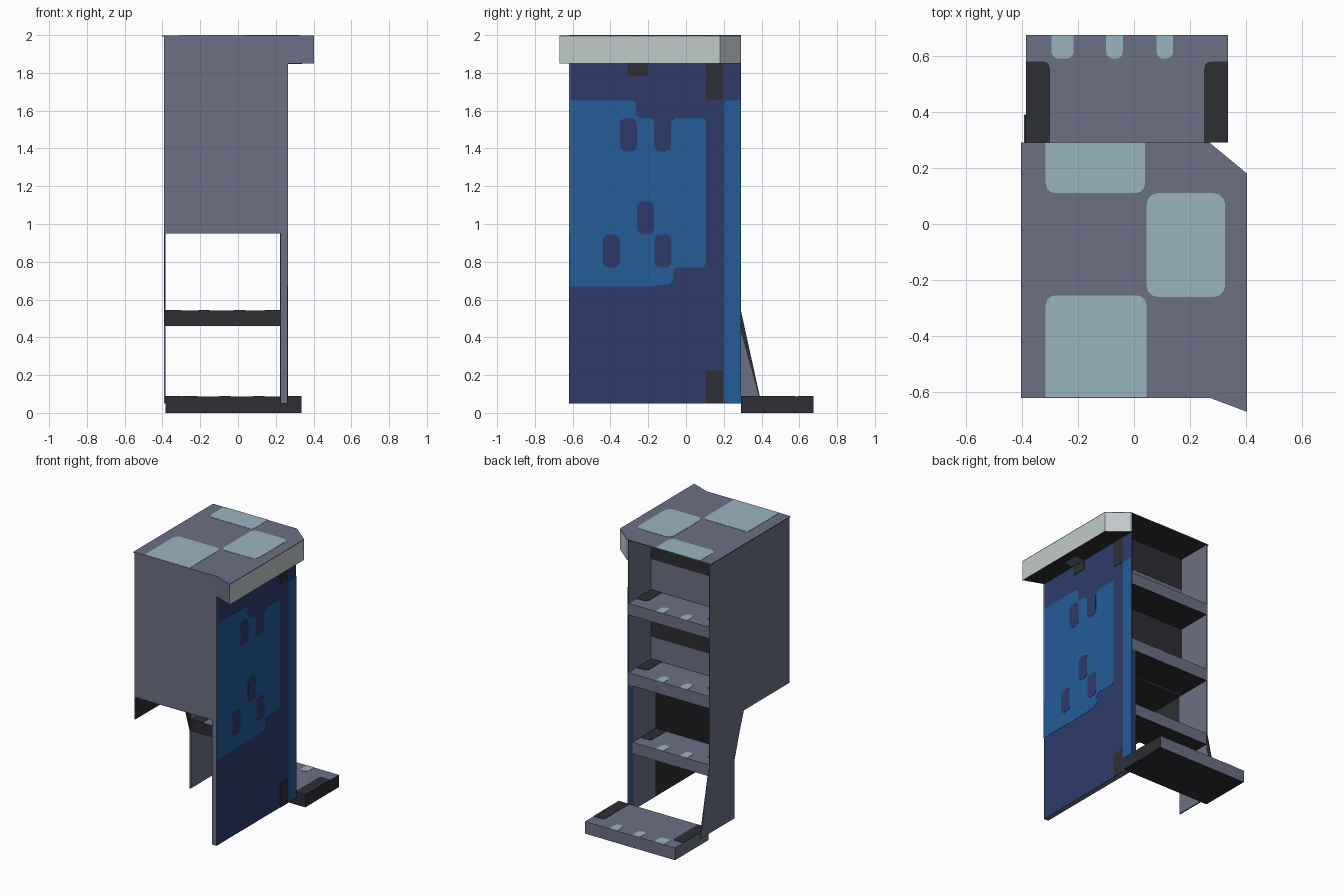
import bpy, bmesh, math
from mathutils import Vector

if "Cube" in bpy.data.objects:
    bpy.data.objects.remove(bpy.data.objects["Cube"])


def lin(c):
    c /= 255
    return c / 12.92 if c <= 0.04045 else ((c + 0.055) / 1.055) ** 2.4


def material(name, r, g, b):
    m = bpy.data.materials.new(name)
    m.diffuse_color = (lin(r), lin(g), lin(b), 1)
    m.use_nodes = True
    m.node_tree.nodes["Principled BSDF"].inputs["Base Color"].default_value = m.diffuse_color
    return m


GREY = material("slate grey", 108, 112, 133)
DARK = material("charcoal", 45, 46, 51)
NAVY = material("navy blue", 46, 59, 107)
BLUE = material("bright blue", 35, 92, 152)
TEAL = material("pale teal", 153, 181, 192)
PALE = material("pale silver", 193, 202, 202)


def prism(name, pts, axis, lo, hi, base, rules=None):
    """Extrude a 2D outline along an axis; rules give a colour per face direction."""
    place = {"x": lambda u, v, d: (d, u, v),
             "y": lambda u, v, d: (u, d, v),
             "z": lambda u, v, d: (u, v, d)}[axis]
    bm = bmesh.new()
    a = [bm.verts.new(place(u, v, lo)) for u, v in pts]
    b = [bm.verts.new(place(u, v, hi)) for u, v in pts]
    bm.faces.new(a)
    bm.faces.new(b)
    n = len(pts)
    for i in range(n):
        bm.faces.new((a[i], a[(i + 1) % n], b[(i + 1) % n], b[i]))
    bmesh.ops.recalc_face_normals(bm, faces=bm.faces)
    rules = rules or {}
    mats = [base] + list(dict.fromkeys(m for m in rules.values() if m != base))
    for f in bm.faces:
        f.normal_update()
        k = max(range(3), key=lambda j: abs(f.normal[j]))
        key = ("+" if f.normal[k] > 0 else "-") + "xyz"[k]
        f.material_index = mats.index(rules.get(key, base))
    me = bpy.data.meshes.new(name)
    bm.to_mesh(me)
    bm.free()
    for m in mats:
        me.materials.append(m)
    ob = bpy.data.objects.new(name, me)
    bpy.context.collection.objects.link(ob)
    return ob


def rect(u0, u1, v0, v1, r=0.0, corners="1111"):
    """Rectangle outline; corners flags (bl, br, tr, tl) say which are rounded."""
    out = []
    for i, (u, v, cu, cv) in enumerate(((u0, v0, 1, 1), (u1, v0, -1, 1),
                                        (u1, v1, -1, -1), (u0, v1, 1, -1))):
        if r == 0 or corners[i] == "0":
            out.append((u, v))
            continue
        for k in range(4):
            t = math.radians(180 + 90 * i + 30 * k)
            out.append((u + cu * r + r * math.cos(t), v + cv * r + r * math.sin(t)))
    return out


# Top sheet and its pale patches
prism("top_sheet", [(-0.403, -0.62), (0.27, -0.62), (0.403, -0.67), (0.403, 0.18),
                    (0.27, 0.29), (-0.403, 0.29)], "z", 1.992, 1.998, GREY, {"-z": DARK})
for i, p in enumerate((rect(-0.315, 0.04, 0.11, 0.29, 0.035, "1100"),
                       rect(0.045, 0.325, -0.26, 0.11, 0.04),
                       rect(-0.315, 0.045, -0.618, -0.255, 0.035, "0011"))):
    prism(f"top_patch_{i}", p, "z", 1.997, 2.0, TEAL)

# Side overhang on the right
prism("overhang", [(0.262, -0.62), (0.27, -0.62), (0.403, -0.67), (0.403, 0.18), (0.27, 0.29),
                   (0.262, 0.29)], "z", 1.85, 1.993, PALE,
      {"-z": DARK, "-y": GREY, "-x": GREY, "+z": GREY})
prism("overhang_underside_mark", rect(0.265, 0.34, -0.31, -0.2), "z", 1.847, 1.851, GREY)

# Upper box: front panel, underside and recessed back panel
prism("front_panel", rect(-0.393, 0.264, 0.95, 1.995), "y", -0.62, -0.612, GREY, {"-z": DARK})
prism("box_underside", rect(-0.387, 0.258, -0.613, 0.04), "z", 0.95, 0.96, DARK)
prism("recess_panel", rect(-0.387, 0.258, 0.95, 1.995), "y", 0.022, 0.03, GREY)
for i, (z0, z1) in enumerate(((1.2, 1.46), (1.76, 1.99))):
    prism(f"recess_shade_{i}", rect(-0.386, 0.257, z0, z1), "y", 0.029, 0.032, DARK)

# Left wall with cut-away front and flared foot
prism("left_wall", [(-0.62, 0.79), (-0.10, 0.79), (-0.055, 0.665), (-0.015, 0.54), (0.01, 0.46),
                    (0.01, 0.05), (0.39, 0.05), (0.39, 0.09), (0.29, 0.545), (0.29, 1.995),
                    (-0.62, 1.995)], "x", -0.393, -0.387, GREY, {"+x": DARK, "-z": DARK})
prism("left_wall_lining", [(0.012, 0.051), (0.389, 0.051), (0.385, 0.09), (0.29, 0.43),
                           (0.289, 1.99), (0.012, 1.99)], "x", -0.388, -0.385, GREY)

# Right panel: outer sheet, thicker lower half and inner lining
prism("right_panel", rect(-0.62, 0.29, 0.05, 1.992), "x", 0.257, 0.262, NAVY,
      {"-x": GREY, "-y": GREY, "-z": GREY})
prism("right_panel_lower", rect(-0.62, 0.29, 0.05, 0.95), "x", 0.225, 0.258, DARK,
      {"-y": GREY, "+y": NAVY, "-z": GREY})
prism("right_panel_lining", rect(0.03, 0.289, 0.051, 0.949), "x", 0.223, 0.226, GREY)

# Painted artwork on the right panel
prism("blue_artwork", [(-0.62, 0.67), (-0.2, 0.67), (-0.09, 0.68), (-0.07, 0.70), (-0.065, 0.76),
                       (-0.05, 0.77), (0.09, 0.77), (0.105, 0.785), (0.105, 1.55), (0.09, 1.56),
                       (-0.06, 1.56), (-0.075, 1.54), (-0.1, 1.535), (-0.17, 1.535),
                       (-0.18, 1.56), (-0.245, 1.56), (-0.265, 1.575), (-0.265, 1.64),
                       (-0.28, 1.655), (-0.62, 1.655)], "x", 0.261, 0.2635, BLUE)
for i, (y, z0, z1) in enumerate(((-0.305, 1.385, 1.56), (-0.125, 1.385, 1.56),
                                 (-0.215, 0.945, 1.12), (-0.395, 0.77, 0.945),
                                 (-0.122, 0.77, 0.945))):
    prism(f"artwork_gap_{i}", rect(y - 0.045, y + 0.045, z0, z1, 0.03), "x", 0.262, 0.265, NAVY)
prism("blue_stripe", rect(0.2, 0.29, 0.05, 1.655, 0.02, "0001"), "x", 0.261, 0.2635, BLUE)
for i, (y0, y1, z0, z1) in enumerate(((0.105, 0.195, 1.66, 1.85), (0.105, 0.195, 0.05, 0.225),
                                      (-0.31, -0.2, 1.78, 1.85))):
    prism(f"dark_mark_{i}", rect(y0, y1, z0, z1), "x", 0.261, 0.265, DARK)


# Shelves and floor step, each with dark corners and pale edge marks on top
def shelf(name, x0, x1, y0, y1, z0, z1, marks, corner, left):
    prism(name, rect(x0, x1, y0, y1), "z", z0, z1 - 0.002, GREY,
          {"-z": DARK, "-y": DARK, "+x": DARK, "-x": left})
    prism(name + "_corner_left", rect(x0, x0 + 0.085, y0, corner, 0.025, "0010"), "z",
          z1 - 0.003, z1, DARK)
    prism(name + "_corner_right", rect(x1 - 0.085, x1, y0, corner, 0.025, "0001"), "z",
          z1 - 0.003, z1, DARK)
    for i, (c, w) in enumerate(marks):
        prism(f"{name}_mark_{i}", rect(c - w, c + w, y1 - 0.085, y1, 0.025, "1100"), "z",
              z1 - 0.003, z1, TEAL)


shelf("floor_step", -0.385, 0.335, 0.29, 0.675, 0.0, 0.09,
      ((-0.255, 0.04), (-0.07, 0.03), (0.11, 0.03)), 0.58, GREY)
for i, (z0, z1, x1) in enumerate(((0.46, 0.545, 0.225), (0.95, 1.04, 0.257), (1.455, 1.54, 0.257))):
    shelf(f"shelf_{i}", -0.386, x1, 0.025, 0.29, z0, z1, ((-0.18, 0.03), (0.01, 0.03)), 0.2, DARK)
